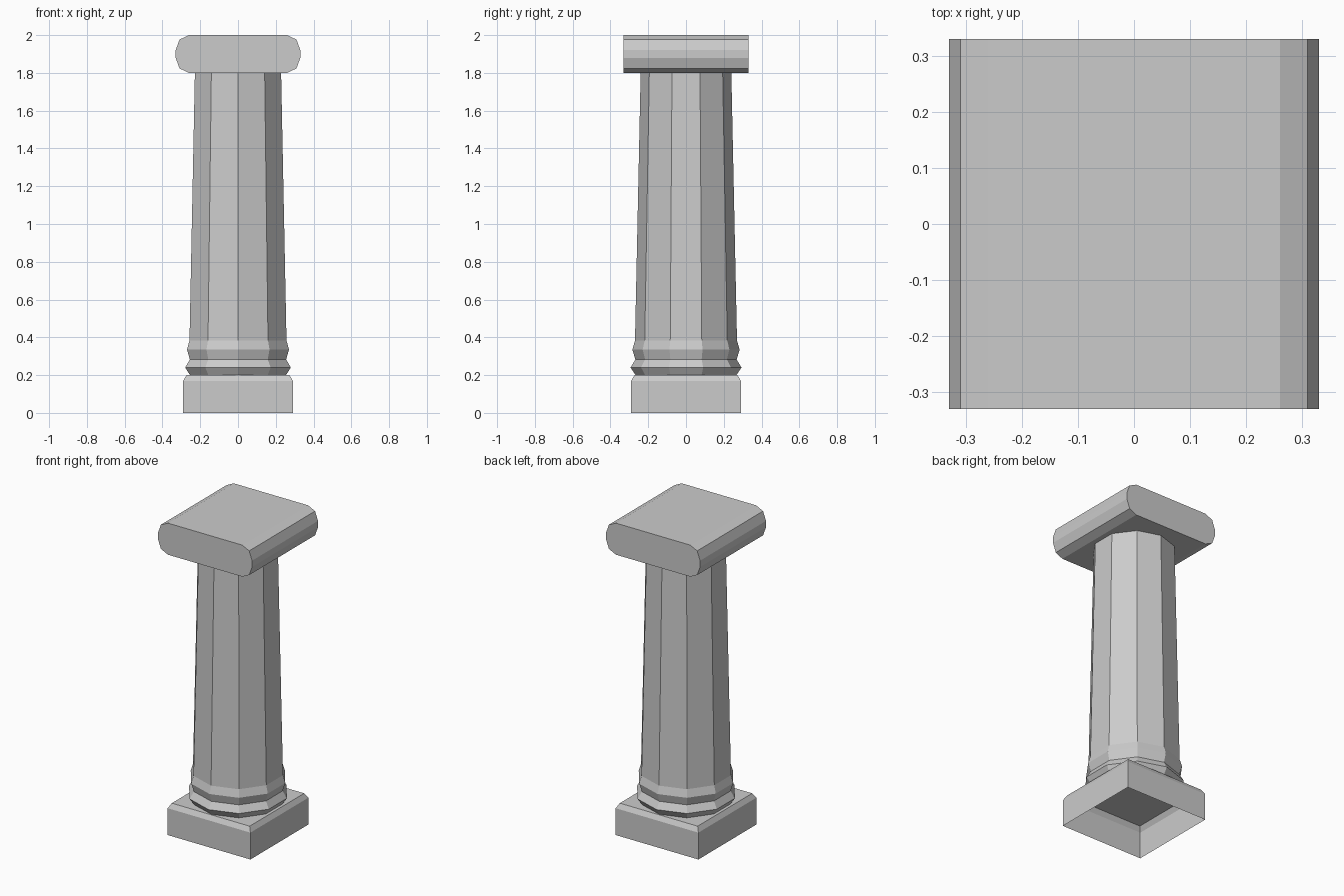
import bpy, bmesh, math

if "Cube" in bpy.data.objects:
    bpy.data.objects.remove(bpy.data.objects["Cube"])

stone = bpy.data.materials.new("light grey stone")
stone.diffuse_color = (0.6, 0.6, 0.6, 1)
stone.use_nodes = True
stone.node_tree.nodes["Principled BSDF"].inputs["Base Color"].default_value = stone.diffuse_color


def add_object(name, bm):
    bmesh.ops.recalc_face_normals(bm, faces=bm.faces)
    mesh = bpy.data.meshes.new(name)
    bm.to_mesh(mesh)
    bm.free()
    mesh.materials.append(stone)
    obj = bpy.data.objects.new(name, mesh)
    bpy.context.collection.objects.link(obj)
    return obj


def loft(name, rings, cap_start=True, cap_end=True):
    """Skin a list of closed point rings with quads."""
    bm = bmesh.new()
    loops = [[bm.verts.new(p) for p in ring] for ring in rings]
    n = len(loops[0])
    for a, b in zip(loops, loops[1:]):
        for i in range(n):
            j = (i + 1) % n
            bm.faces.new((a[i], a[j], b[j], b[i]))
    if cap_start:
        bm.faces.new(loops[0][::-1])
    if cap_end:
        bm.faces.new(loops[-1])
    return add_object(name, bm)


def ring(sides, radius, z, start):
    return [(radius * math.cos(start + i * math.tau / sides),
             radius * math.sin(start + i * math.tau / sides), z)
            for i in range(sides)]


# square plinth, chamfered top, open underneath
loft("plinth", [ring(4, half * math.sqrt(2), z, math.pi / 4)
                for half, z in ((0.29, 0), (0.29, 0.17), (0.273, 0.2))],
     cap_start=False)

# ten-sided tapered shaft with two moulding rings at its foot
profile = [(0.267, 0.2), (0.294, 0.24), (0.268, 0.283),
           (0.284, 0.335), (0.27, 0.383), (0.24, 1.8)]
loft("shaft", [ring(10, r, z, -math.pi / 2) for r, z in profile])

# capital slab with sides rounded in two steps, running front to back
outline = []
for sx, sz, first in ((1, 1, 0), (-1, 1, 90), (-1, -1, 180), (1, -1, 270)):
    for step in (0, 45, 90):
        a = math.radians(first + step)
        outline.append((sx * 0.26 + 0.07 * math.cos(a),
                        1.9 + sz * 0.02 + 0.08 * math.sin(a)))
loft("capital", [[(x, y, z) for x, z in outline] for y in (-0.33, 0.33)])
